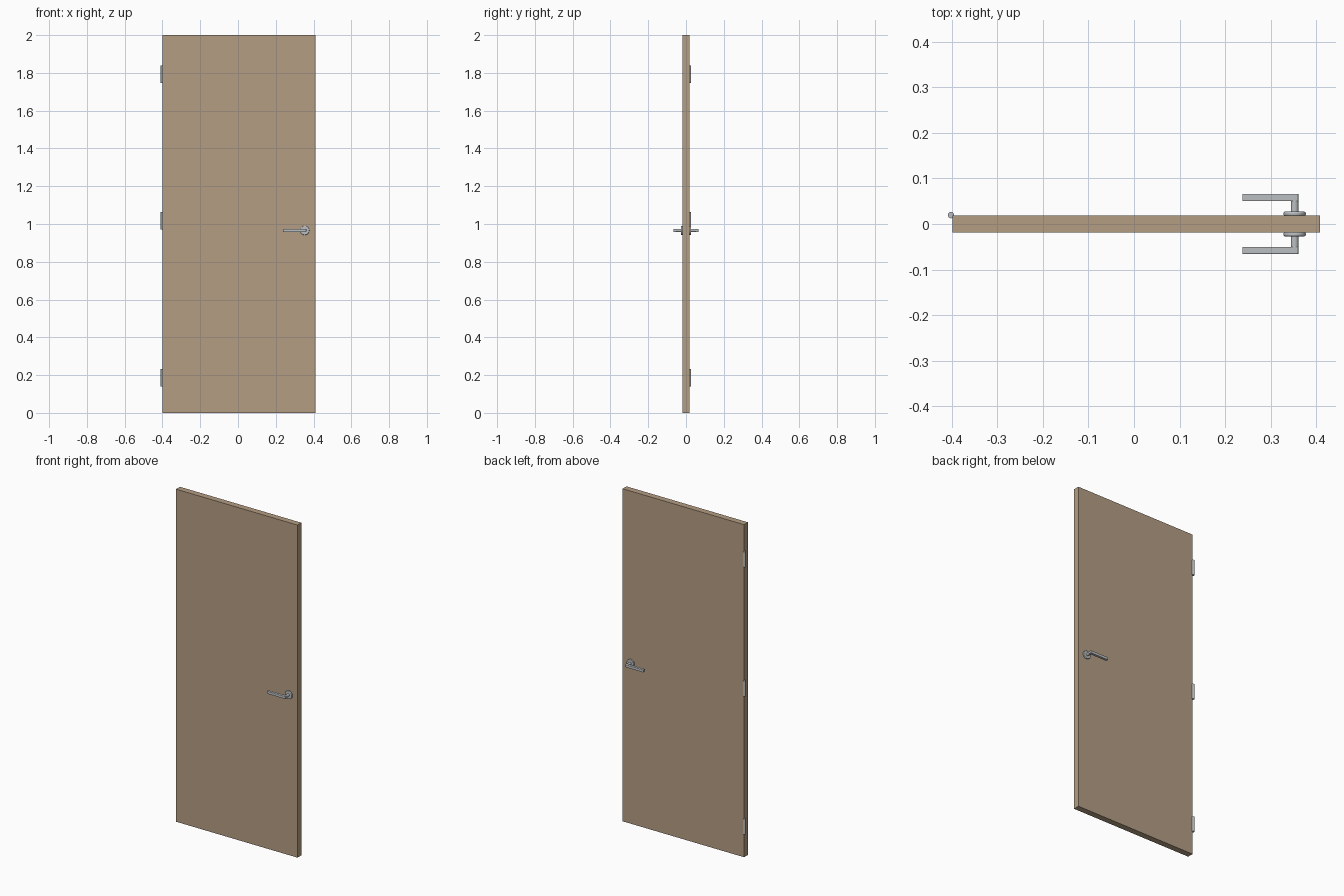
import bpy, math

if "Cube" in bpy.data.objects:
    bpy.data.objects.remove(bpy.data.objects["Cube"])

def material(name, rgb):
    m = bpy.data.materials.new(name)
    m.diffuse_color = (*rgb, 1)
    m.use_nodes = True
    m.node_tree.nodes["Principled BSDF"].inputs["Base Color"].default_value = m.diffuse_color
    return m

WOOD = material("wood", (0.46, 0.34, 0.23))
STEEL = material("steel", (0.5, 0.52, 0.54))

def finish(name, mat, bevel=0.0, segments=1):
    o = bpy.context.object
    o.name = name
    o.data.materials.append(mat)
    if bevel:
        b = o.modifiers.new("bevel", "BEVEL")
        b.width, b.segments = bevel, segments
        b.limit_method = "ANGLE"
    return o

def box(name, lo, hi, mat, bevel=0.0, segments=1):
    bpy.ops.mesh.primitive_cube_add(size=1, location=[(a + b) / 2 for a, b in zip(lo, hi)])
    bpy.context.object.scale = [b - a for a, b in zip(lo, hi)]
    bpy.ops.object.transform_apply(location=False, rotation=False, scale=True)
    return finish(name, mat, bevel, segments)

def cylinder(name, loc, r, depth, mat, along_y=False, bevel=0.0):
    bpy.ops.mesh.primitive_cylinder_add(vertices=32, radius=r, depth=depth, location=loc,
                                        rotation=(math.pi / 2 if along_y else 0, 0, 0))
    bpy.ops.object.shade_smooth_by_angle(angle=math.radians(35))
    return finish(name, mat, bevel, 3)

# Door slab
T = 0.0185
box("door_panel", (-0.399, -T, 0), (0.409, T, 2), WOOD)

# Hinge barrels on the back left edge
for i, z in enumerate((0.187, 1.017, 1.793)):
    cylinder(f"hinge_{i + 1}", (-0.402, 0.0195, z), 0.007, 0.093, STEEL)

# Lever handle on both faces: rose, neck and lever
HX, HZ = 0.353, 0.966
for side, s in (("front", -1), ("back", 1)):
    cylinder(f"{side}_rose", (HX, s * (T + 0.004), HZ), 0.0245, 0.009, STEEL, True, 0.003)
    cylinder(f"{side}_neck", (HX, s * 0.038, HZ), 0.0085, 0.036, STEEL, True)
    y0, y1 = sorted((s * 0.050, s * 0.066))
    box(f"{side}_lever", (0.238, y0, HZ - 0.008), (0.3615, y1, HZ + 0.008), STEEL, 0.002, 2)
